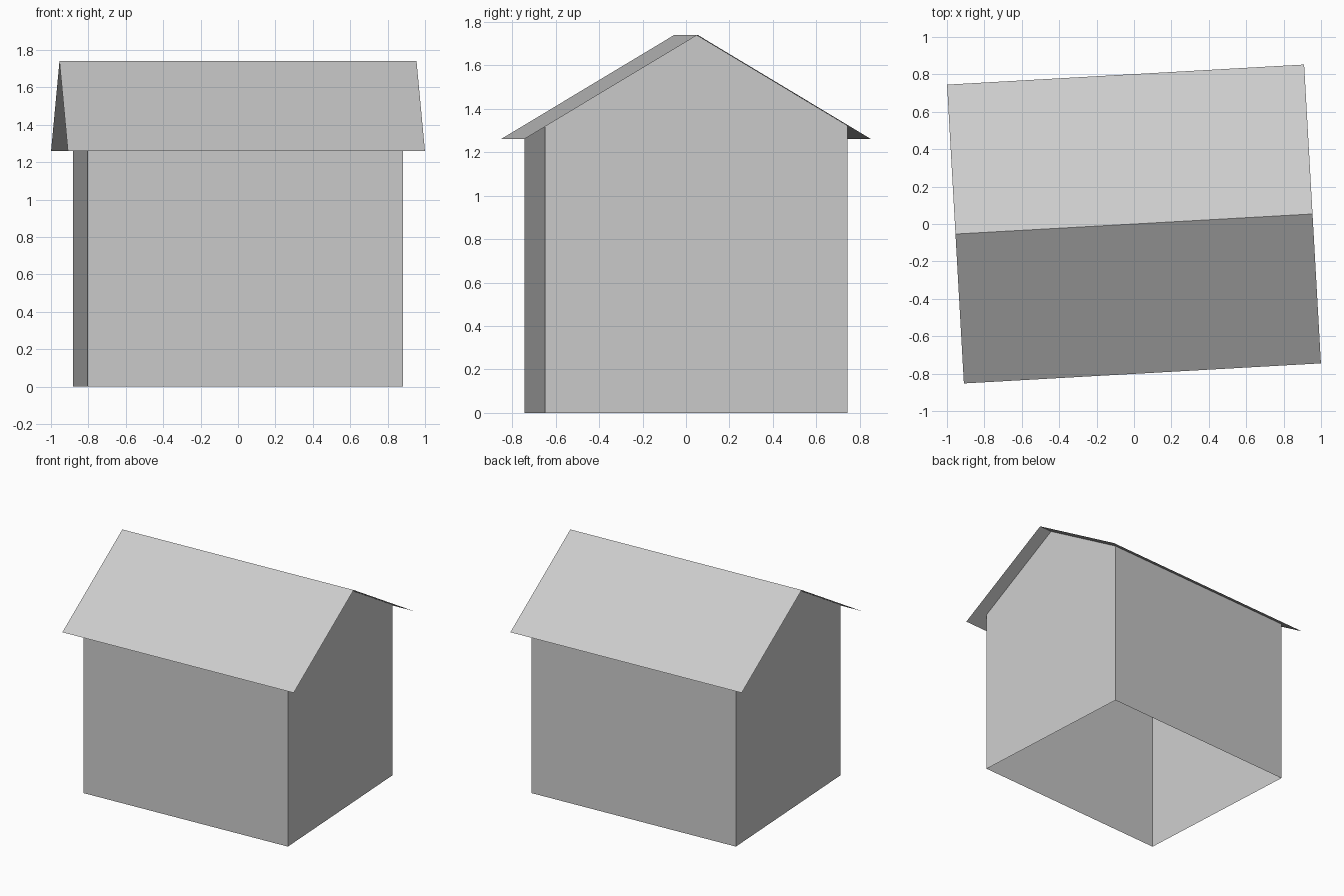
import bpy
import bmesh
import math

cube = bpy.data.objects.get("Cube")
if cube:
    bpy.data.objects.remove(cube, do_unlink=True)

TURN = math.radians(3.22)      # the house stands slightly turned
WALL_X, WALL_Y = 0.845, 0.698  # half length and half depth of the walls
ROOF_X, ROOF_Y = 0.956, 0.80   # half length and half depth of the roof
RIDGE, EAVE = 1.74, 1.26
SLOPE = (RIDGE - EAVE) / ROOF_Y
WALL_TOP = RIDGE - SLOPE * WALL_Y

grey = bpy.data.materials.new("light grey")
grey.use_nodes = True
colour = (0.604, 0.604, 0.604, 1)
grey.diffuse_color = colour
grey.node_tree.nodes["Principled BSDF"].inputs["Base Color"].default_value = colour


def extrude_profile(name, profile, half_length, closed):
    """Sweep a (y, z) profile along x; a closed profile gets end faces."""
    bm = bmesh.new()
    ends = [[bm.verts.new((x, y, z)) for y, z in profile]
            for x in (-half_length, half_length)]
    for i in range(len(profile) - 1):
        bm.faces.new((ends[0][i], ends[0][i + 1], ends[1][i + 1], ends[1][i]))
    if closed:
        bm.faces.new(ends[0])
        bm.faces.new(ends[1])
    bmesh.ops.recalc_face_normals(bm, faces=bm.faces)
    return finish(name, bm)


def finish(name, bm):
    mesh = bpy.data.meshes.new(name)
    bm.to_mesh(mesh)
    bm.free()
    mesh.materials.append(grey)
    obj = bpy.data.objects.new(name, mesh)
    obj.rotation_euler.z = TURN
    bpy.context.collection.objects.link(obj)
    return obj


# Walls: front and back sheets with gabled ends, open underneath
bm = bmesh.new()
outline = [(-WALL_Y, 0), (WALL_Y, 0), (WALL_Y, WALL_TOP), (0, RIDGE), (-WALL_Y, WALL_TOP)]
left, right = [[bm.verts.new((x, y, z)) for y, z in outline] for x in (WALL_X, -WALL_X)]
bm.faces.new(left)
bm.faces.new(right[::-1])
bm.faces.new((right[0], left[0], left[4], right[4]))
bm.faces.new((left[1], right[1], right[2], left[2]))
finish("walls", bm)

# Roof: two thin slopes that overhang the walls all round
roof = extrude_profile("roof", [(-ROOF_Y, EAVE), (0, RIDGE), (ROOF_Y, EAVE)], ROOF_X, False)
if roof.data.polygons[0].normal.z < 0:
    roof.data.flip_normals()
